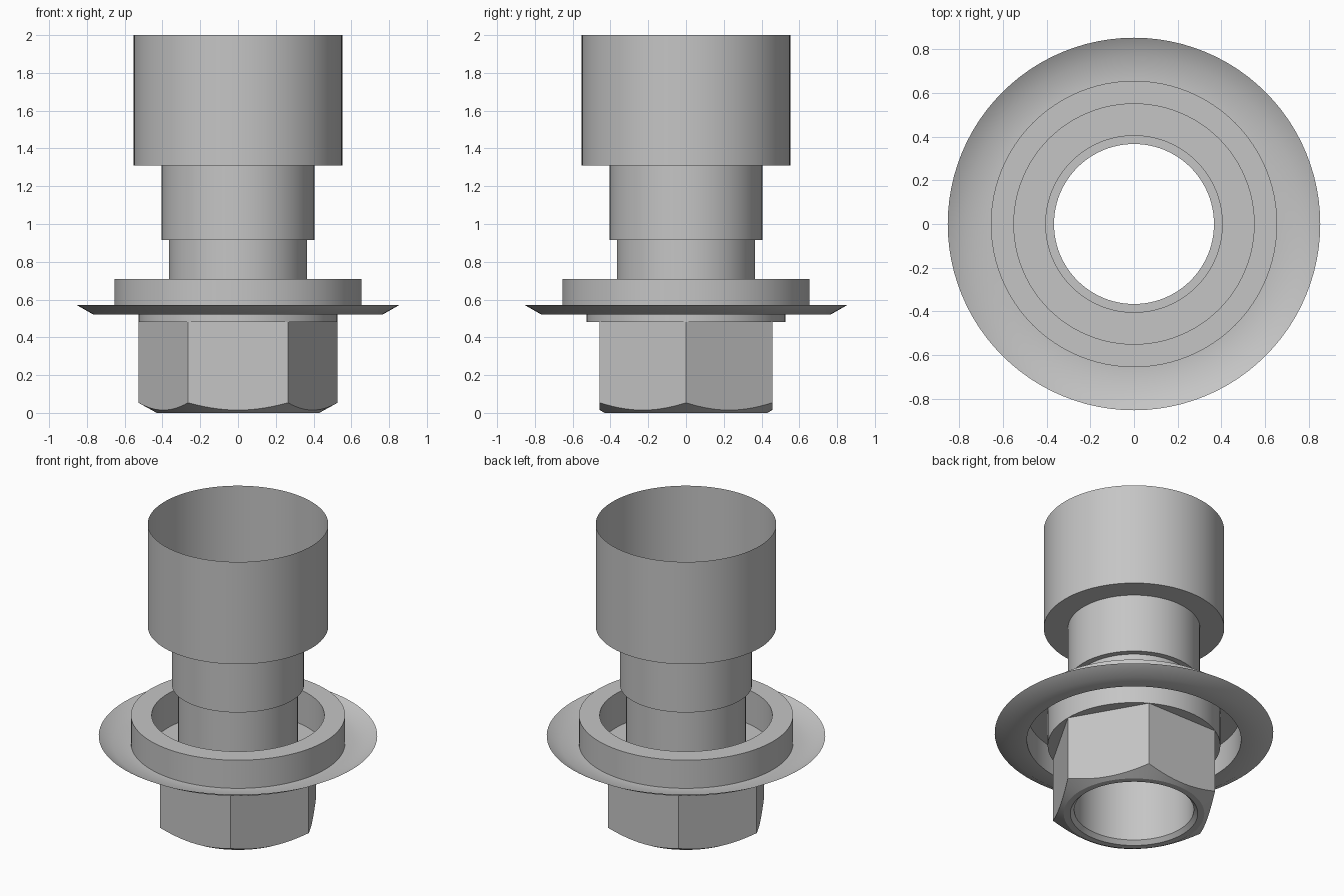
import bpy
import bmesh
from math import cos, pi, radians, sin

SEGMENTS = 96
HEX_APOTHEM = 0.457
CHAMFER_RADIUS = 0.43

cube = bpy.data.objects.get("Cube")
if cube:
    bpy.data.objects.remove(cube, do_unlink=True)

# Single plain metal colour
GREY = (0.56, 0.56, 0.56, 1)
metal = bpy.data.materials.new("grey metal")
metal.use_nodes = True
metal.diffuse_color = GREY
metal.node_tree.nodes["Principled BSDF"].inputs["Base Color"].default_value = GREY


def hex_radius(angle):
    """Distance to a hexagon's side, with corners on the x axis."""
    return HEX_APOTHEM / cos(angle % (pi / 3) - pi / 6)


def hex_chamfer(angle):
    """Height at which the conical chamfer meets the hexagon's side."""
    return (hex_radius(angle) - CHAMFER_RADIUS) * 0.55


def at(value, angle):
    return value(angle) if callable(value) else value


def sweep(name, profile, smooth_angle):
    """Join rings of (radius, height); either may vary with the angle."""
    bm = bmesh.new()
    angles = [2 * pi * i / SEGMENTS for i in range(SEGMENTS)]
    rings = [[bm.verts.new((at(r, a) * cos(a), at(r, a) * sin(a), at(z, a)))
              for a in angles] for r, z in profile]
    for low, high in zip(rings, rings[1:]):
        for i in range(SEGMENTS):
            j = (i + 1) % SEGMENTS
            bm.faces.new((low[i], low[j], high[j], high[i]))
    mesh = bpy.data.meshes.new(name)
    bm.to_mesh(mesh)
    bm.free()
    mesh.materials.append(metal)
    mesh.shade_smooth()
    mesh.set_sharp_from_angle(angle=radians(smooth_angle))
    obj = bpy.data.objects.new(name, mesh)
    bpy.context.collection.objects.link(obj)
    return obj


# Stepped thin-walled tube, open at both ends
sweep("stepped_tube", [(0.366, 0.025), (0.366, 0.915), (0.404, 0.915),
                       (0.404, 1.31), (0.552, 1.31), (0.552, 2.0)], 30)

# Hexagonal nut with a chamfered lower edge and bore
sweep("hex_nut", [(0.366, 0.025), (0.39, 0), (CHAMFER_RADIUS, 0),
                  (hex_radius, hex_chamfer), (hex_radius, 0.48)], 25)

# Pressed collar: floor, inner wall, raised rim, outer wall and dished flange
sweep("dished_collar", [(0.366, 0.48), (0.528, 0.48), (0.528, 0.71),
                        (0.655, 0.71), (0.655, 0.52), (0.765, 0.52),
                        (0.852, 0.57)][::1], 35)
